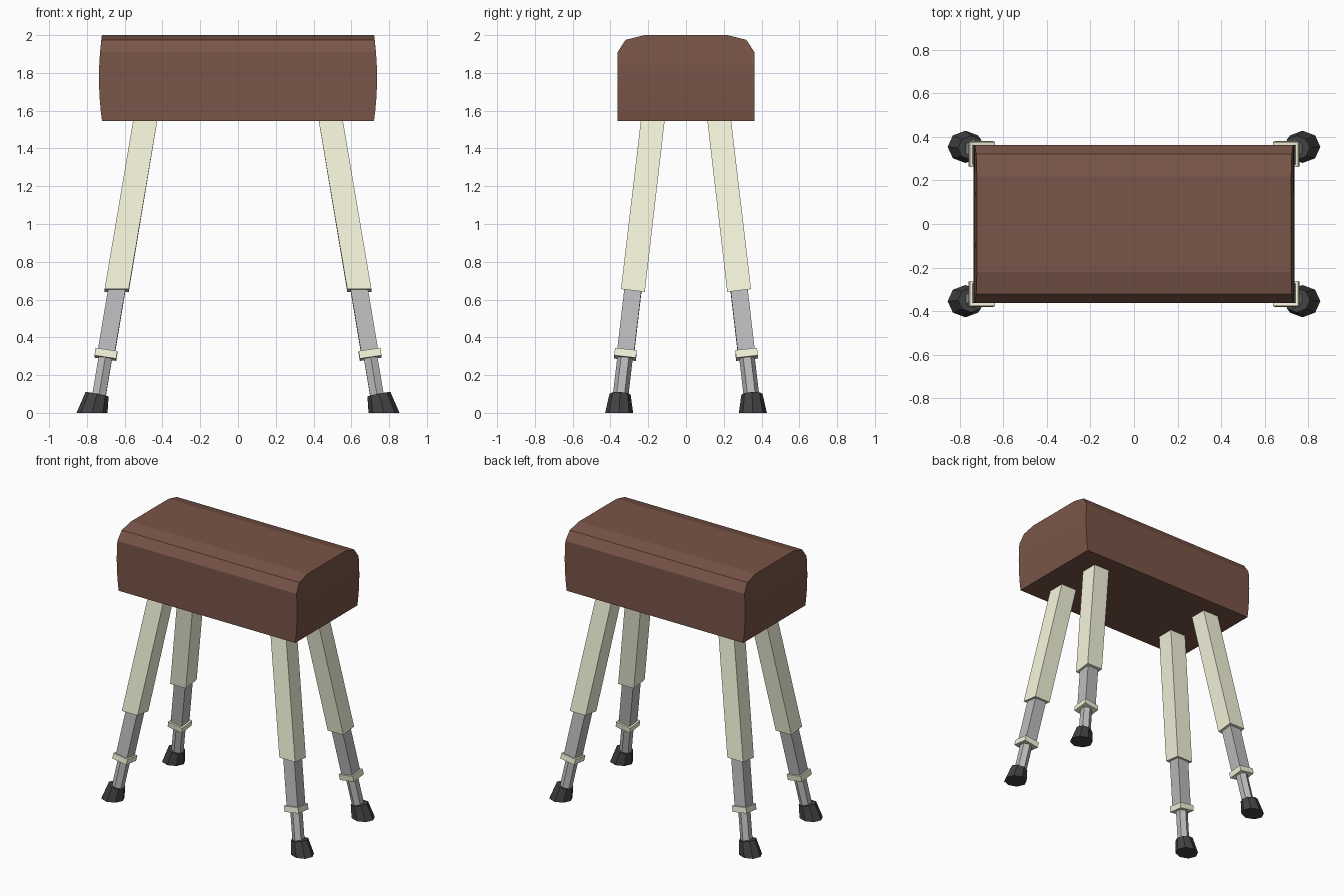
import bpy, bmesh
from math import cos, sin, tau, pi, sqrt

if "Cube" in bpy.data.objects:
    bpy.data.objects.remove(bpy.data.objects["Cube"])


def material(name, rgb):
    m = bpy.data.materials.new(name)
    m.diffuse_color = (*rgb, 1)
    m.use_nodes = True
    m.node_tree.nodes["Principled BSDF"].inputs["Base Color"].default_value = m.diffuse_color
    return m


BROWN = material("brown leather", (0.191, 0.091, 0.065))
CREAM = material("cream paint", (0.913, 0.913, 0.716))
STEEL = material("steel", (0.50, 0.50, 0.51))
RUBBER = material("dark rubber", (0.054, 0.054, 0.054))


def finish(bm, name, mat, mirror=False):
    bmesh.ops.recalc_face_normals(bm, faces=bm.faces)
    mesh = bpy.data.meshes.new(name)
    bm.to_mesh(mesh)
    bm.free()
    mesh.materials.append(mat)
    ob = bpy.data.objects.new(name, mesh)
    bpy.context.collection.objects.link(ob)
    if mirror:
        mod = ob.modifiers.new("four legs", 'MIRROR')
        mod.use_axis = (True, True, False)
        mod.use_mirror_merge = False
    return ob


def axis(z):
    """Centre of the splayed leg at height z."""
    return 0.642 + 0.168 * (0.65 - z), 0.281 + 0.117 * (0.65 - z), z


def ring(bm, centre, sides, rx, ry, phase, tilt):
    cx, cy, cz = centre
    verts = []
    for i in range(sides):
        a = tau * i / sides + phase
        dx, dy = rx * cos(a), ry * sin(a)
        verts.append(bm.verts.new((cx + dx, cy + dy, cz + dx * tilt[0] + dy * tilt[1])))
    return verts


def leg_part(name, mat, sides, phase, low, high):
    """Closed loft between two rings: (centre, rx, ry, tilt)."""
    bm = bmesh.new()
    a, b = [ring(bm, c, sides, rx, ry, phase, t) for c, rx, ry, t in (low, high)]
    for i in range(sides):
        j = (i + 1) % sides
        bm.faces.new((a[i], a[j], b[j], b[i]))
    bm.faces.new(a[::-1])
    bm.faces.new(b)
    return finish(bm, name, mat, mirror=True)


# Padded body: cross-section run along x, ends gently bulged
half = [(0.362, 1.545), (0.362, 1.91), (0.32, 1.975), (0.22, 2.0)]
section = half + [(-y, z) for y, z in reversed(half)]
bm = bmesh.new()
cap = bm.faces.new([bm.verts.new((-1, y, z)) for y, z in section])
ext = bmesh.ops.extrude_face_region(bm, geom=[cap], use_keep_orig=True)
for v in ext["geom"]:
    if isinstance(v, bmesh.types.BMVert):
        v.co.x = 1
for z in (1.60, 1.66, 1.72, 1.78, 1.84):
    bmesh.ops.bisect_plane(bm, geom=bm.verts[:] + bm.edges[:] + bm.faces[:],
                           plane_co=(0, 0, z), plane_no=(0, 0, 1))
for v in bm.verts:
    v.co.x *= 0.72 + 0.016 * (1 - ((v.co.z - 1.775) / 0.23) ** 2)
finish(bm, "padded_body", BROWN)

# Legs, one quarter mirrored to four
R = 1 / sqrt(2)
PERP = (0.15, 0.11)
leg_part("upper_leg", CREAM, 4, pi / 4,
         (axis(0.648), 0.128 * R, 0.126 * R, (0, 0.12)),
         (axis(1.56), 0.128 * R, 0.126 * R, (0, 0)))
leg_part("middle_tube", STEEL, 4, pi / 4,
         (axis(0.31), 0.09 * R, 0.09 * R, PERP),
         (axis(0.68), 0.09 * R, 0.09 * R, PERP))
leg_part("collar", CREAM, 4, pi / 4,
         (axis(0.29), 0.115 * R, 0.115 * R, PERP),
         (axis(0.33), 0.115 * R, 0.115 * R, PERP))
leg_part("lower_tube", STEEL, 6, pi / 2,
         (axis(0.06), 0.041, 0.041, PERP),
         (axis(0.31), 0.041, 0.041, PERP))
leg_part("rubber_foot", RUBBER, 8, 0,
         ((0.773, 0.354, 0), 0.082, 0.074, (0, 0)),
         ((0.746, 0.349, 0.099), 0.061, 0.056, (0.19, 0.05)))
